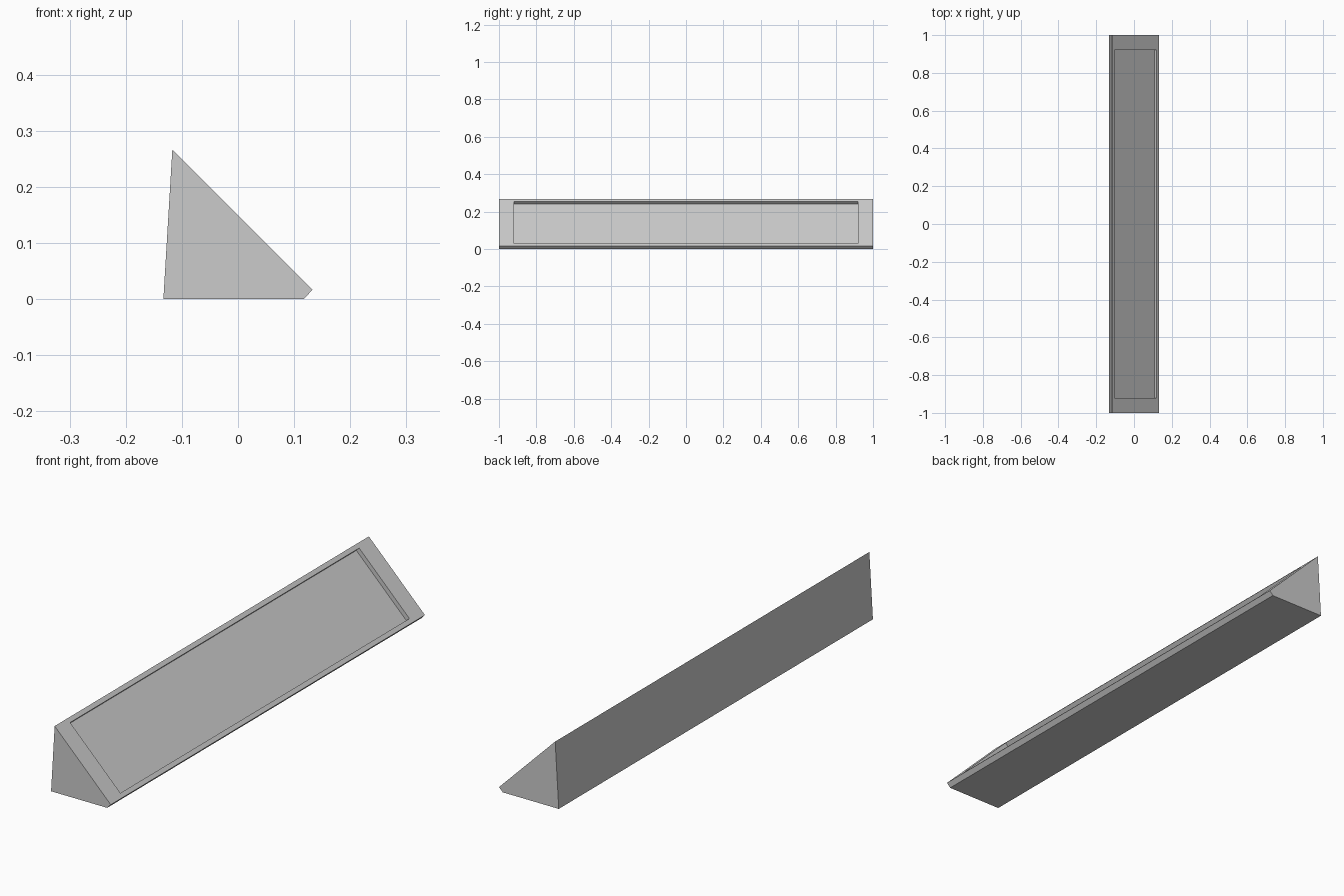
import bpy, bmesh
from math import copysign
from mathutils import Vector

cube = bpy.data.objects.get("Cube")
if cube:
    bpy.data.objects.remove(cube, do_unlink=True)

grey = bpy.data.materials.new("plain_grey")
grey.use_nodes = True
grey.diffuse_color = (0.6, 0.6, 0.6, 1)
grey.node_tree.nodes["Principled BSDF"].inputs["Base Color"].default_value = (0.6, 0.6, 0.6, 1)

# Wedge body: side profile extruded along its length
PROFILE = [(-0.133, 0), (0.117, 0), (0.133, 0.017), (-0.117, 0.267)]
bm = bmesh.new()
end = bm.faces.new([bm.verts.new((x, -1, z)) for x, z in PROFILE])
ext = bmesh.ops.extrude_face_region(bm, geom=[end])
bmesh.ops.translate(bm, vec=(0, 2, 0),
                    verts=[v for v in ext["geom"] if isinstance(v, bmesh.types.BMVert)])
bmesh.ops.recalc_face_normals(bm, faces=bm.faces[:])

# Shallow recessed panel in the sloping face
slope_dir = Vector((1, 0, 1)).normalized()
panel = max(bm.faces, key=lambda f: f.normal.dot(slope_dir))
bmesh.ops.inset_region(bm, faces=[panel], thickness=0.026)
for v in panel.verts:
    v.co.y = copysign(0.92, v.co.y)
bmesh.ops.inset_region(bm, faces=[panel], thickness=0, depth=0)
bmesh.ops.translate(bm, verts=panel.verts[:], vec=slope_dir * -0.018)

mesh = bpy.data.meshes.new("wedge_body")
bm.normal_update()
bm.to_mesh(mesh)
bm.free()
mesh.materials.append(grey)
body = bpy.data.objects.new("wedge_body", mesh)
bpy.context.collection.objects.link(body)
